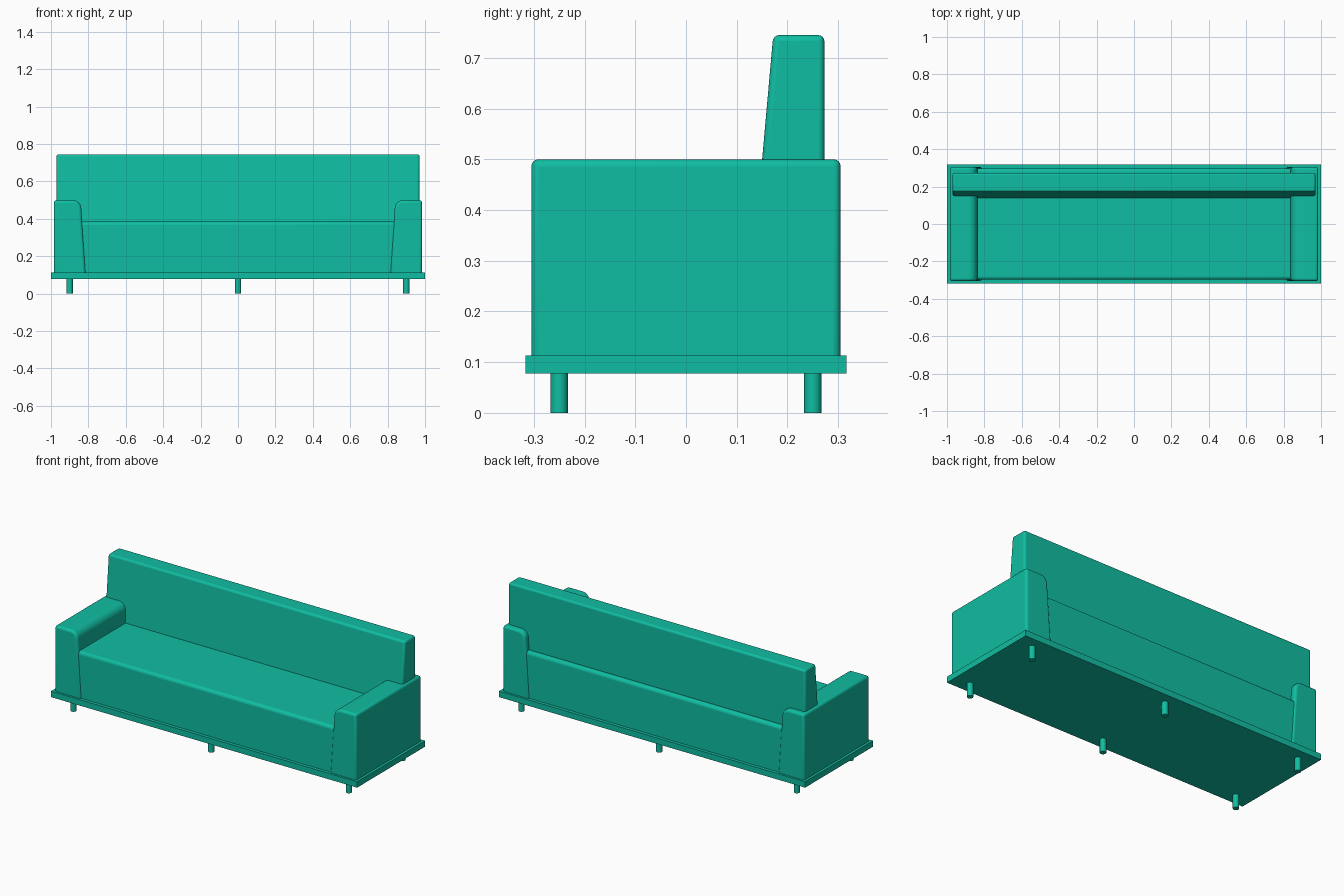
import bpy, bmesh, math
from mathutils import Vector

cube = bpy.data.objects.get("Cube")
if cube:
    bpy.data.objects.remove(cube, do_unlink=True)

teal = bpy.data.materials.new("teal_fabric")
teal.use_nodes = True
color = (0.005, 0.51, 0.36, 1)
teal.diffuse_color = color
teal.node_tree.nodes["Principled BSDF"].inputs["Base Color"].default_value = color


def finish(obj, name, bevel=0, smooth=True):
    """Name, colour, round and shade one part."""
    obj.name = obj.data.name = name
    obj.data.materials.append(teal)
    if bevel:
        mod = obj.modifiers.new("soft_edges", 'BEVEL')
        mod.width = bevel
        mod.segments = 4
        mod.limit_method = 'ANGLE'
        mod.angle_limit = math.radians(40)
    bpy.ops.object.select_all(action='DESELECT')
    obj.select_set(True)
    bpy.context.view_layer.objects.active = obj
    if smooth:
        bpy.ops.object.shade_smooth_by_angle(angle=math.radians(35))


def prism(name, points, depth, bevel=0, smooth=True):
    """Closed 3D outline extruded along the depth vector."""
    bm = bmesh.new()
    face = bm.faces.new([bm.verts.new(p) for p in points])
    ext = bmesh.ops.extrude_face_region(bm, geom=[face])
    moved = [g for g in ext["geom"] if isinstance(g, bmesh.types.BMVert)]
    bmesh.ops.translate(bm, verts=moved, vec=Vector(depth))
    bmesh.ops.recalc_face_normals(bm, faces=bm.faces)
    mesh = bpy.data.meshes.new(name)
    bm.to_mesh(mesh)
    bm.free()
    obj = bpy.data.objects.new(name, mesh)
    bpy.context.collection.objects.link(obj)
    finish(obj, name, bevel, smooth)


def side_prism(name, profile, half_width, bevel=0, smooth=True):
    """Profile in (y, z), extruded across the width."""
    prism(name, [(-half_width, y, z) for y, z in profile],
          (2 * half_width, 0, 0), bevel, smooth)


# Base board
side_prism("base_board", [(-0.317, 0.078), (0.317, 0.078),
                          (0.317, 0.113), (-0.317, 0.113)], 1.0, smooth=False)

# Seat cushion, running into the arms
side_prism("seat", [(-0.298, 0.09), (0.298, 0.09),
                    (0.298, 0.385), (-0.298, 0.385)], 0.9, 0.018)

# Backrest with a sloping front
side_prism("backrest", [(0.139, 0.375), (0.273, 0.375),
                        (0.273, 0.745), (0.172, 0.745)], 0.97, 0.012)

# Arms: tapered inside, with a large round on the inner top edge
radius = 0.045
arc = [(0.883 - radius * math.cos(a), 0.455 + radius * math.sin(a))
       for a in (math.radians(90 * i / 8) for i in range(9))]
arm = [(0.812, 0.09)] + arc + [(0.985, 0.5), (0.985, 0.09)]
for side, label in ((1, "left"), (-1, "right")):
    prism(label + "_arm", [(side * x, -0.305, z) for x, z in arm],
          (0, 0.61, 0), 0.014)

# Round legs in two rows of three
for y, row in ((-0.25, "front"), (0.25, "back")):
    for x, label in ((-0.9, "right"), (0, "middle"), (0.9, "left")):
        bpy.ops.mesh.primitive_cylinder_add(vertices=24, radius=0.017,
                                            depth=0.08, location=(x, y, 0.04))
        finish(bpy.context.object, row + "_" + label + "_leg")
